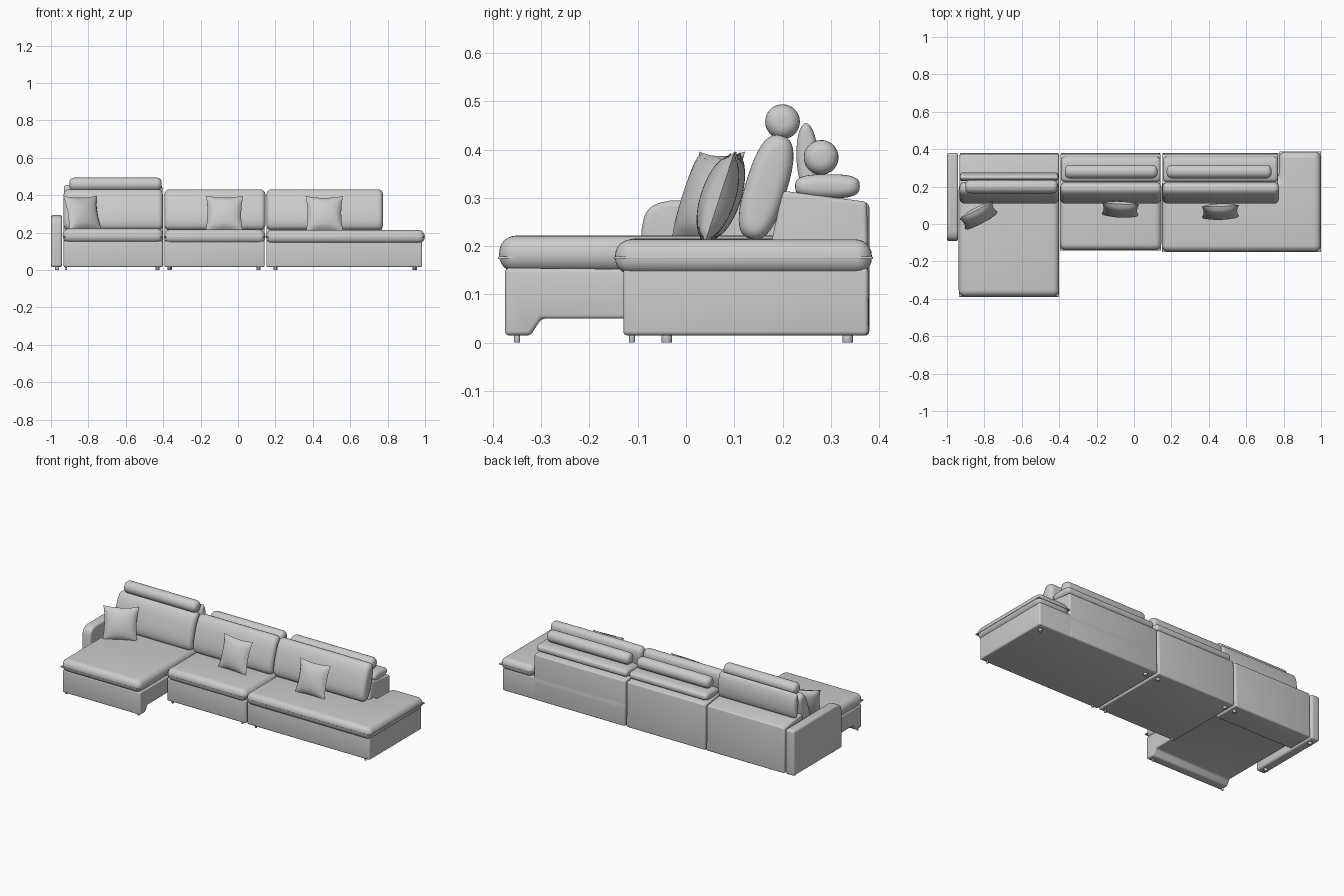
import bpy, bmesh, math
from mathutils import Matrix, Vector

if "Cube" in bpy.data.objects:
    bpy.data.objects.remove(bpy.data.objects["Cube"])

grey = bpy.data.materials.new("grey_fabric")
grey.diffuse_color = (0.6, 0.6, 0.6, 1)
grey.use_nodes = True
grey.node_tree.nodes["Principled BSDF"].inputs["Base Color"].default_value = grey.diffuse_color


def finish(name, bm, bevel=0.0, segments=4):
    bmesh.ops.recalc_face_normals(bm, faces=bm.faces[:])
    mesh = bpy.data.meshes.new(name)
    bm.to_mesh(mesh)
    bm.free()
    mesh.materials.append(grey)
    ob = bpy.data.objects.new(name, mesh)
    bpy.context.collection.objects.link(ob)
    bpy.ops.object.select_all(action='DESELECT')
    ob.select_set(True)
    bpy.context.view_layer.objects.active = ob
    if bevel:
        mod = ob.modifiers.new("Rounding", 'BEVEL')
        mod.width, mod.segments = bevel, segments
        mod.limit_method = 'ANGLE'
        mod.angle_limit = math.radians(25)
        bpy.ops.object.modifier_apply(modifier=mod.name)
    bpy.ops.object.shade_smooth_by_angle(angle=math.radians(35))
    return ob


def prism(name, pts, axis, lo, hi, bevel, segments=4):
    """Extrude a (y, z) profile along x, or an (x, y) outline along z."""
    bm = bmesh.new()
    put = (lambda p, t: (t, p[0], p[1])) if axis == 'x' else (lambda p, t: (p[0], p[1], t))
    a = [bm.verts.new(put(p, lo)) for p in pts]
    b = [bm.verts.new(put(p, hi)) for p in pts]
    n = len(pts)
    bm.faces.new(a)
    bm.faces.new(b)
    for i in range(n):
        j = (i + 1) % n
        bm.faces.new((a[i], a[j], b[j], b[i]))
    return finish(name, bm, bevel, segments)


def rect(x0, x1, y0, y1):
    return [(x0, y0), (x1, y0), (x1, y1), (x0, y1)]


def bolster(name, x0, x1, cy, cz, a, b, tilt=0.0, power=2.0, r=0.02):
    """Superellipse section swept along x, with rounded ends."""
    bm = bmesh.new()
    steps = [i / 5 * math.pi / 2 for i in range(6)]
    ends = [(r * (1 - math.sin(t)), r * (1 - math.cos(t))) for t in steps]
    stations = [(x0 + dx, d) for dx, d in ((e[0], e[1]) for e in reversed(ends))]
    stations += [(x1 - dx, d) for dx, d in ends]
    c, s = math.cos(tilt), math.sin(tilt)
    rings = []
    for x, d in stations:
        ring = []
        for k in range(36):
            t = 2 * math.pi * k / 36
            u = math.copysign(abs(math.cos(t)) ** (2 / power), math.cos(t)) * (a - d)
            v = math.copysign(abs(math.sin(t)) ** (2 / power), math.sin(t)) * (b - d)
            ring.append(bm.verts.new((x, cy + u * c + v * s, cz - u * s + v * c)))
        rings.append(ring)
    for p, q in zip(rings, rings[1:]):
        for k in range(36):
            m = (k + 1) % 36
            bm.faces.new((p[k], p[m], q[m], q[k]))
    bm.faces.new(rings[0])
    bm.faces.new(rings[-1])
    return finish(name, bm)


def seat(name, outline, welt, z0, z1):
    """Pill-edged seat cushion with a thin piping line round its middle."""
    prism(name, outline, 'z', z0, z1, (z1 - z0) * 0.46, 6)
    prism(name + "_piping", welt, 'z', 0.173, 0.179, 0.002, 2)


def pillow(name, centre, turn, lean, size=0.1, thick=0.036):
    """Square scatter pillow with pinched corners."""
    bm = bmesh.new()
    n = 14
    place = (Matrix.Translation(centre) @ Matrix.Rotation(turn, 4, 'Z')
             @ Matrix.Rotation(-lean, 4, 'X'))
    for side in (-1, 1):
        grid = []
        for i in range(n + 1):
            row = []
            for j in range(n + 1):
                u, v = 2 * i / n - 1, 2 * j / n - 1
                w = (max(0, (1 - u * u) * (1 - v * v))) ** 0.5
                p = Vector((u * size * (1 - 0.1 * (1 - v * v)), side * thick * w,
                            v * size * (1 - 0.1 * (1 - u * u))))
                row.append(bm.verts.new(place @ p))
            grid.append(row)
        for i in range(n):
            for j in range(n):
                bm.faces.new((grid[i][j], grid[i + 1][j], grid[i + 1][j + 1], grid[i][j + 1]))
    bmesh.ops.remove_doubles(bm, verts=bm.verts[:], dist=1e-5)
    return finish(name, bm)


def foot(name, x, y, r, h):
    bm = bmesh.new()
    bmesh.ops.create_cone(bm, cap_ends=True, segments=16, radius1=r, radius2=r, depth=h,
                          matrix=Matrix.Translation((x, y, h / 2)))
    finish(name, bm, 0.002, 2)


# Module bodies: base and back frame in one side profile
back = [(0.38, 0.015), (0.375, 0.292), (0.2, 0.315), (0.175, 0.2), (0.17, 0.15)]
prism("chaise_body", [(-0.375, 0.155), (-0.375, 0.015), (-0.322, 0.015), (-0.3, 0.05),
                      (0.2, 0.05), (0.215, 0.015)] + back, 'x', -0.932, -0.402, 0.009)
prism("middle_body", [(-0.13, 0.155), (-0.13, 0.015)] + back, 'x', -0.393, 0.142, 0.009)
prism("right_back_frame", [(0.1, 0.15), (0.1, 0.02)] + back, 'x', 0.152, 0.77, 0.009)
prism("right_base", rect(0.152, 0.985, -0.13, 0.378), 'z', 0.015, 0.155, 0.009)

# Seat cushions
seat("chaise_seat", rect(-0.937, -0.4, -0.387, 0.22),
     rect(-0.936, -0.401, -0.389, 0.2), 0.146, 0.222)
seat("middle_seat", rect(-0.396, 0.146, -0.14, 0.22),
     rect(-0.395, 0.145, -0.142, 0.2), 0.142, 0.216)
seat("right_seat",
     [(0.15, -0.147), (0.998, -0.147), (0.998, 0.385), (0.775, 0.385), (0.775, 0.24), (0.15, 0.24)],
     [(0.151, -0.149), (1.0, -0.149), (1.0, 0.387), (0.777, 0.387), (0.777, 0.22), (0.151, 0.22)],
     0.142, 0.214)

# Armrest with rounded upper front corner
arm = [(0.38, 0.015), (0.38, 0.292), (-0.03, 0.295), (-0.065, 0.288), (-0.085, 0.27),
       (-0.092, 0.235), (-0.092, 0.015)]
prism("armrest", arm, 'x', -1.0, -0.94, 0.027, 6)

# Back cushions
for name, x0, x1 in (("chaise", -0.932, -0.402), ("middle", -0.393, 0.146), ("right", 0.153, 0.775)):
    bolster(name + "_back_cushion", x0, x1, 0.166, 0.322, 0.043, 0.112,
            math.radians(17), 2.6, 0.026)

# Headrests: raised flap on the chaise, flat shelf cushions on the others
bolster("chaise_headrest_flap", -0.93, -0.405, 0.252, 0.38, 0.023, 0.075, math.radians(-3), 2, 0.014)
for name, x0, x1, r0, r1 in (("middle", -0.39, 0.142, -0.37, 0.125), ("right", 0.155, 0.77, 0.175, 0.735)):
    bolster(name + "_headrest", x0, x1, 0.293, 0.324, 0.067, 0.025, 0, 3, 0.02)
    bolster(name + "_neck_roll", r0, r1, 0.28, 0.384, 0.036, 0.036, 0, 2, 0.026)
bolster("chaise_neck_roll", -0.902, -0.408, 0.2, 0.458, 0.036, 0.036, 0, 2, 0.026)

# Scatter pillows
pillow("chaise_pillow", (-0.83, 0.045, 0.302), math.radians(28), math.radians(20))
pillow("middle_pillow", (-0.073, 0.078, 0.302), math.radians(-3), math.radians(18))
pillow("right_pillow", (0.462, 0.066, 0.3), math.radians(2), math.radians(18))

# Feet
for i, (x, y) in enumerate([(-0.92, -0.35), (-0.43, -0.35), (-0.365, -0.112), (0.11, -0.112),
                            (0.2, -0.112), (0.945, -0.112)]):
    foot(f"front_foot_{i}", x, y, 0.006, 0.02)
for i, (x, y) in enumerate([(-0.967, -0.04), (-0.967, 0.335), (-0.43, 0.335), (-0.365, 0.335),
                            (0.11, 0.335), (0.2, 0.335), (0.945, 0.335)]):
    foot(f"rear_foot_{i}", x, y, 0.011, 0.02)
